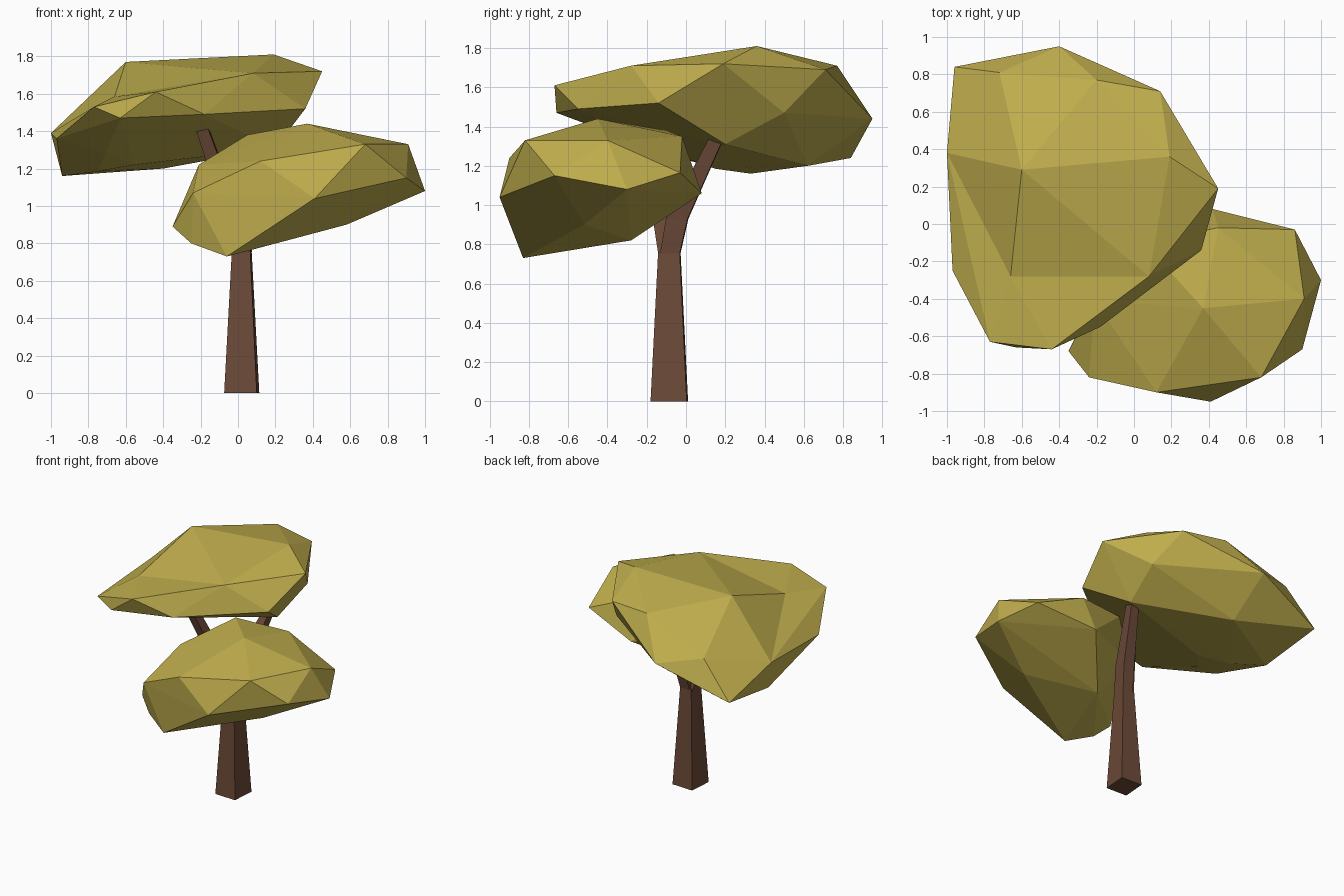
import bpy, bmesh
from mathutils import Vector


def material(name, color):
    m = bpy.data.materials.new(name)
    m.diffuse_color = (*color, 1)
    return m


LEAF = material("olive leaves", (0.53, 0.425, 0.075))
BARK = material("brown bark", (0.150, 0.068, 0.040))


def finish(bm, name, mat):
    bmesh.ops.recalc_face_normals(bm, faces=bm.faces)
    me = bpy.data.meshes.new(name)
    bm.to_mesh(me)
    bm.free()
    me.materials.append(mat)
    ob = bpy.data.objects.new(name, me)
    bpy.context.collection.objects.link(ob)
    return ob


def faceted_clump(name, points, dent=None, depth=0.0):
    """Leaf clump: convex hull around corner points, one corner pushed in."""
    bm = bmesh.new()
    verts = [bm.verts.new(p) for p in points]
    dented = bm.verts.new(Vector(dent) + Vector((0, 0, depth))) if dent else None
    bmesh.ops.convex_hull(bm, input=bm.verts)
    if dented:
        dented.co.z -= depth
    loose = [v for v in bm.verts if not v.link_faces]
    bmesh.ops.delete(bm, geom=loose, context='VERTS')
    return finish(bm, name, LEAF)


def limb(name, path):
    """Four-sided limb lofted through (centre, half width x, half width y)."""
    bm = bmesh.new()
    rings = []
    for c, hx, hy in path:
        c = Vector(c)
        rings.append([bm.verts.new(c + Vector((sx * hx + 0.08 * sy * hx,
                                               sy * hy - 0.04 * sx * hy, 0)))
                      for sx, sy in ((-1, -1), (1, -1), (1, 1), (-1, 1))])
    for a, b in zip(rings, rings[1:]):
        for i in range(4):
            j = (i + 1) % 4
            bm.faces.new((a[i], a[j], b[j], b[i]))
    bm.faces.new(rings[0][::-1])
    bm.faces.new(rings[-1])
    return finish(bm, name, BARK)


# Trunk and the two branches of its fork
limb("trunk", [((0.02, -0.085, 0), 0.087, 0.092),
               ((0.02, -0.085, 0.76), 0.049, 0.055)])
limb("left_branch", [((0.012, -0.088, 0.74), 0.042, 0.05),
                     ((-0.03, -0.125, 0.95), 0.045, 0.045),
                     ((-0.20, -0.28, 1.44), 0.033, 0.033)])
limb("right_branch", [((0.026, -0.083, 0.74), 0.042, 0.05),
                      ((0.05, -0.045, 0.93), 0.045, 0.055),
                      ((0.15, 0.17, 1.37), 0.03, 0.035)])

# Large upper leaf clump, rear left
faceted_clump("upper_leaf_clump", [
    # crown
    (-0.60, 0.29, 1.77), (0.19, 0.36, 1.81), (0.08, -0.28, 1.71),
    (-0.20, 0.77, 1.71), (0.14, 0.71, 1.69), (0.45, 0.19, 1.72),
    # rim
    (-0.44, -0.67, 1.61), (-0.77, -0.63, 1.53), (-0.63, -0.66, 1.47),
    (-0.18, -0.55, 1.49), (0.36, -0.14, 1.52), (0.25, 0.50, 1.47),
    (-0.40, 0.95, 1.44), (-0.72, 0.81, 1.51),
    (-1.00, 0.38, 1.39), (-0.97, -0.25, 1.36),
    # underside
    (-0.96, 0.84, 1.24), (-0.94, 0.33, 1.16), (-0.40, 0.62, 1.20),
    (0.20, 0.20, 1.31), (-0.71, -0.15, 1.28), (-0.55, 0.05, 1.22),
    (-0.75, 0.15, 1.185)], dent=(-0.66, -0.28, 1.585), depth=0.09)

# Smaller lower leaf clump, front right
faceted_clump("lower_leaf_clump", [
    # crown
    (0.37, -0.45, 1.44), (0.05, -0.10, 1.38), (0.45, -0.02, 1.35),
    (0.86, -0.03, 1.165), (0.91, -0.40, 1.33), (0.68, -0.82, 1.33),
    (0.12, -0.90, 1.24), (-0.21, -0.41, 1.22),
    # rim
    (-0.24, -0.82, 1.07), (0.41, -0.95, 1.04), (0.90, -0.67, 1.15),
    (1.00, -0.30, 1.08), (0.42, 0.08, 1.06), (-0.12, -0.20, 1.12),
    # underside
    (-0.35, -0.68, 0.89), (-0.25, -0.74, 0.80), (-0.06, -0.83, 0.73),
    (0.58, -0.52, 0.90), (0.10, -0.28, 0.82)])
